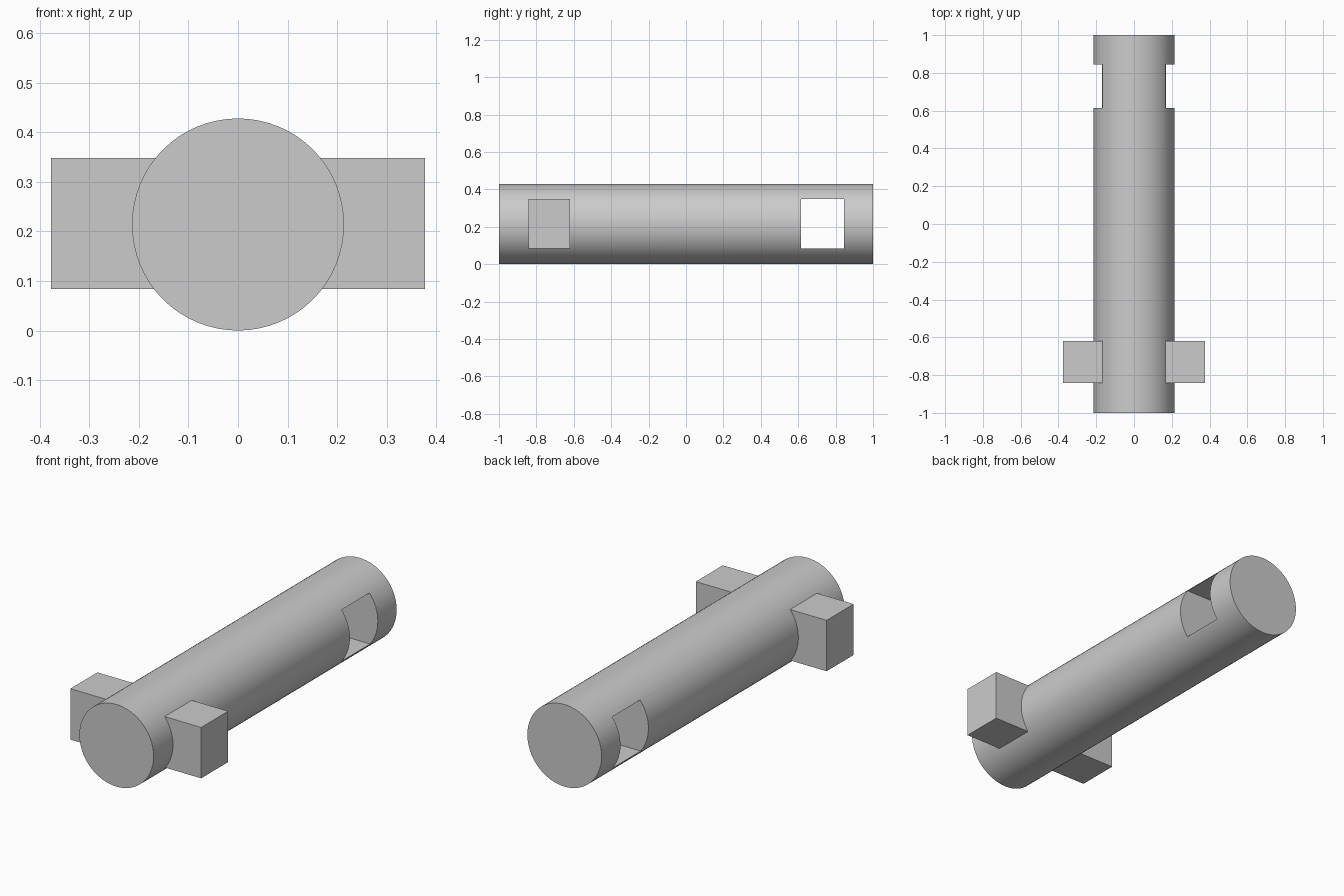
import bpy, math

if "Cube" in bpy.data.objects:
    bpy.data.objects.remove(bpy.data.objects["Cube"], do_unlink=True)

RADIUS = 0.214
SLOT_Y = 0.73

# Single grey material
grey = bpy.data.materials.new("plain grey")
grey.use_nodes = True
colour = (0.6, 0.6, 0.6, 1)
grey.diffuse_color = colour
grey.node_tree.nodes["Principled BSDF"].inputs["Base Color"].default_value = colour


def box(name, size, y):
    bpy.ops.mesh.primitive_cube_add(size=1, location=(0, y, RADIUS + 0.002))
    ob = bpy.context.object
    ob.name = name
    ob.scale = size
    bpy.ops.object.transform_apply(location=False, rotation=False, scale=True)
    ob.data.materials.append(grey)
    return ob


# Round shaft lying along y
bpy.ops.mesh.primitive_cylinder_add(vertices=64, radius=RADIUS, depth=2,
                                    location=(0, 0, RADIUS),
                                    rotation=(math.pi / 2, 0, 0))
shaft = bpy.context.object
shaft.name = "shaft"
shaft.data.materials.append(grey)

# Square slot cut right through the back end
cutter = box("slot_cutter", (1, 0.23, 0.265), SLOT_Y)
cut = shaft.modifiers.new("slot", 'BOOLEAN')
cut.operation = 'DIFFERENCE'
cut.solver = 'EXACT'
cut.object = cutter
bpy.ops.object.select_all(action='DESELECT')
shaft.select_set(True)
bpy.context.view_layer.objects.active = shaft
bpy.ops.object.modifier_apply(modifier=cut.name)
bpy.data.objects.remove(cutter, do_unlink=True)
bpy.ops.object.shade_smooth_by_angle(angle=math.radians(30))

# Square cross bar through the front end
box("cross_bar", (0.754, 0.222, 0.265), -SLOT_Y)
